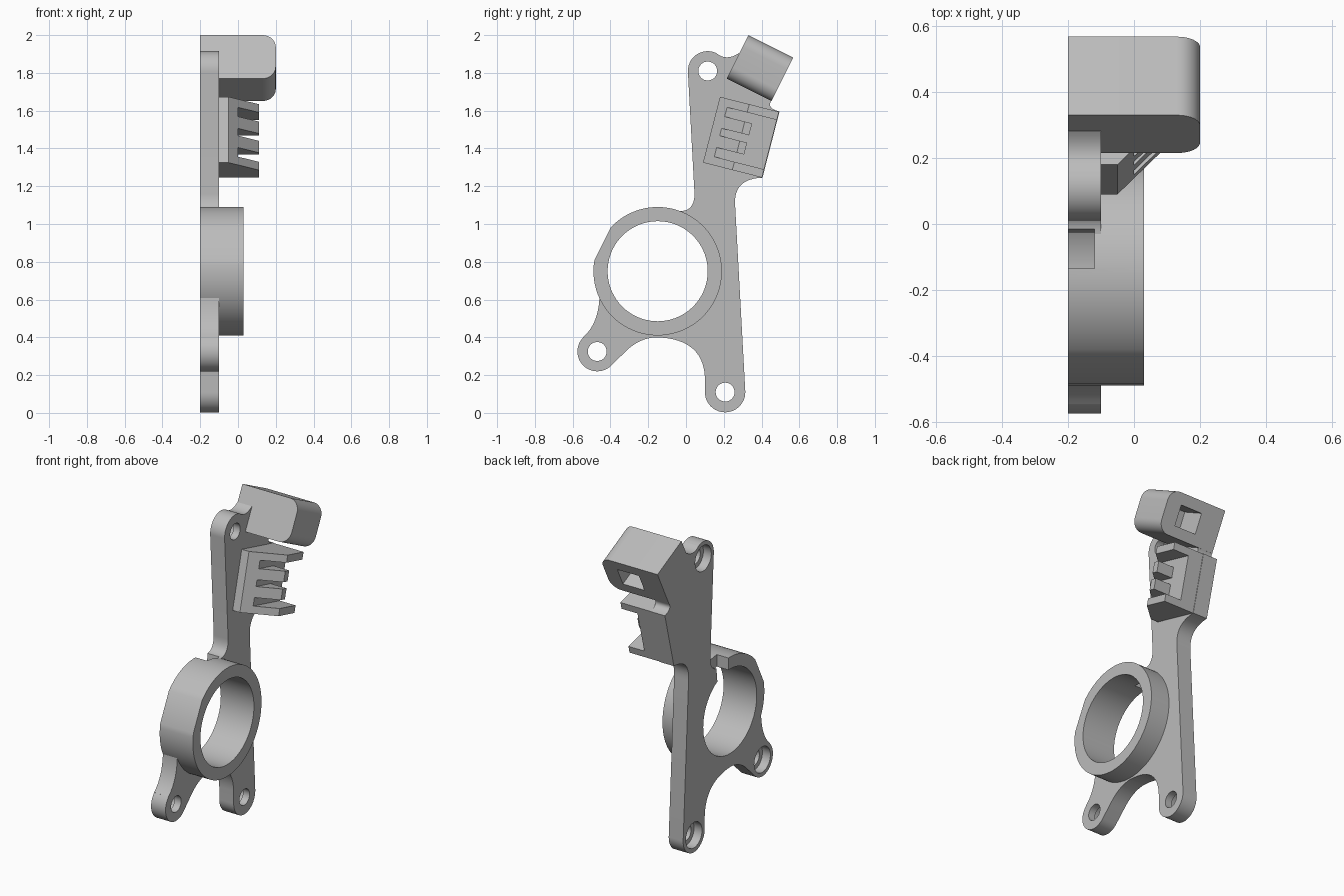
import bpy, bmesh
from math import sin, cos, radians
from mathutils import Vector

cube = bpy.data.objects.get("Cube")
if cube:
    bpy.data.objects.remove(cube, do_unlink=True)

grey = bpy.data.materials.new("plain_grey")
grey.use_nodes = True
colour = (0.5, 0.5, 0.5, 1)
grey.diffuse_color = colour
grey.node_tree.nodes["Principled BSDF"].inputs["Base Color"].default_value = colour

X, Y, Z = Vector((1, 0, 0)), Vector((0, 1, 0)), Vector((0, 0, 1))
ZERO = Vector((0, 0, 0))


def arc(c, r, start, end, n=24):
    angles = [radians(start + (end - start) * i / n) for i in range(n + 1)]
    return [(c[0] + r * cos(a), c[1] + r * sin(a)) for a in angles]


def bend(p, q, r, n=12):
    """Smooth concave corner from p to r, pulled towards q."""
    p, q, r = Vector(p), Vector(q), Vector(r)
    return [tuple(p * (1 - t) ** 2 + q * 2 * t * (1 - t) + r * t * t)
            for t in (i / n for i in range(n + 1))]


def prism(name, points, lo, hi, origin=ZERO, a=Y, b=Z, c=X):
    """Profile in the a-b plane, extruded along c from lo to hi."""
    bm = bmesh.new()
    ends = [[bm.verts.new(origin + a * s + b * t + c * h) for s, t in points] for h in (lo, hi)]
    for ring in ends:
        bm.faces.new(ring)
    n = len(points)
    for i in range(n):
        j = (i + 1) % n
        bm.faces.new((ends[0][i], ends[0][j], ends[1][j], ends[1][i]))
    bmesh.ops.recalc_face_normals(bm, faces=bm.faces)
    mesh = bpy.data.meshes.new(name)
    bm.to_mesh(mesh)
    bm.free()
    mesh.materials.append(grey)
    obj = bpy.data.objects.new(name, mesh)
    bpy.context.collection.objects.link(obj)
    return obj


def activate(obj):
    bpy.ops.object.select_all(action='DESELECT')
    obj.select_set(True)
    bpy.context.view_layer.objects.active = obj


def cut(obj, cutter):
    cutter.hide_render = True
    mod = obj.modifiers.new("cut", 'BOOLEAN')
    mod.operation, mod.solver, mod.object = 'DIFFERENCE', 'EXACT', cutter
    activate(obj)
    bpy.ops.object.modifier_apply(modifier=mod.name)
    bpy.data.objects.remove(cutter, do_unlink=True)


def smooth(obj):
    activate(obj)
    bpy.ops.object.shade_smooth_by_angle(angle=radians(30))


def rect(s0, s1, t0, t1):
    return [(s0, t0), (s1, t0), (s1, t1), (s0, t1)]


hub = (-0.15, 0.75)
rear_foot, front_foot, top_lobe = (0.207, 0.11), (-0.47, 0.325), (0.115, 1.81)

# Flat arm plate with three lobes
outline = arc(rear_foot, 0.107, 180, 362)
outline += bend((0.26, 1.10), (0.25, 1.24), (0.405, 1.245))
outline += bend((0.495, 1.595), (0.42, 1.615), (0.457, 1.66))
outline += [(0.46, 1.8)]
outline += bend((0.28, 1.905), (0.215, 1.86), (0.16, 1.905))
outline += arc(top_lobe, 0.105, 65, 183)
outline += bend((0.045, 1.16), (0.045, 1.07), (-0.03, 1.068))
outline += arc(hub, 0.3, 90, 195)
outline += bend((-0.458, 0.64), (-0.455, 0.48), (-0.545, 0.4))
outline += arc(front_foot, 0.105, 135, 315)
outline += bend((-0.33, 0.315), (-0.25, 0.4), (-0.15, 0.4))
outline += bend((-0.149, 0.4), (0.09, 0.39), (0.1, 0.19))
plate = prism("arm_plate", outline, -0.2, -0.1)

# Bearing ring with one flattened side
ring = prism("bearing_ring", arc(hub, 0.34, 170, 497, 72), -0.2, 0.03)

# Bore and top notch through both
for part in (plate, ring):
    cut(part, prism("bore", arc(hub, 0.265, 0, 355, 71), -0.3, 0.2))
    cut(part, prism("notch", [(-0.135, 0.94), (-0.03, 0.94), (-0.01, 1.12), (-0.135, 1.12)],
                    -0.3, -0.12))

# Counterbored screw holes
for centre in (rear_foot, front_foot, top_lobe):
    cut(plate, prism("screw_hole", arc(centre, 0.05, 0, 350, 35), -0.3, 0))
    cut(plate, prism("counterbore", arc(centre, 0.08, 0, 350, 35), -0.3, -0.145))

# Tilted sensor housing with rounded outer edges and a rear pocket
up = Vector((0, 0.447, 0.894))
back = Vector((0, 0.894, -0.447))
corner = Vector((0, 0.215, 1.77))
profile = [(-0.2, 0)] + arc((0.13, 0.07), 0.07, -90, 0, 10)
profile += arc((0.13, 0.187), 0.07, 0, 90, 10) + [(-0.2, 0.257)]
housing = prism("sensor_housing", profile, 0, 0.266, corner, X, up, back)
cut(housing, prism("pocket", rect(-0.05, 0.1, 0.065, 0.19), 0.1, 0.4, corner, X, up, back))

# Cable clip: wedge base carrying two long walls and two short fingers
across = Vector((0, 0.969, -0.246))
along = Vector((0, 0.25, 0.968))
clip_corner = Vector((0, 0.09, 1.325))
base = [(0, -0.15), (0.322, -0.15), (0.322, 0), (0.05, 0), (0, -0.05)]
prism("clip_base", base, 0, 0.36, clip_corner, across, X, along)
for name, lo, hi, end in (("clip_lower_wall", 0, 0.045, 0.322),
                          ("clip_lower_finger", 0.095, 0.16, 0.2),
                          ("clip_upper_finger", 0.2, 0.265, 0.2),
                          ("clip_upper_wall", 0.315, 0.36, 0.322)):
    arm = [(0.05, 0), (end, 0), (end, 0.11), (0.16, 0.11)]
    prism(name, arm, lo, hi, clip_corner, across, X, along)

for part in (plate, ring, housing):
    smooth(part)
